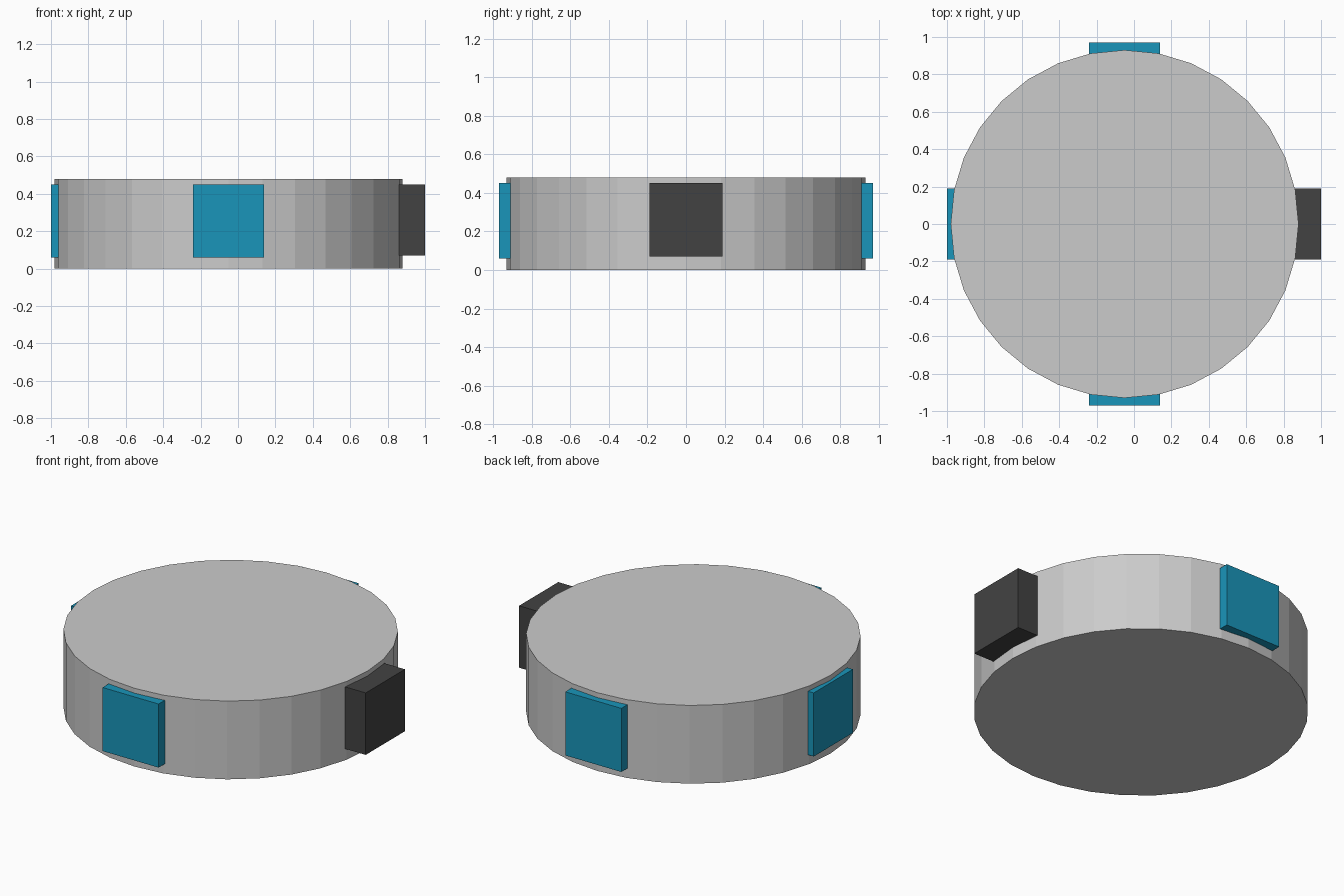
import bpy

if "Cube" in bpy.data.objects:
    bpy.data.objects.remove(bpy.data.objects["Cube"])

CX = -0.05  # drum centre in x


def material(name, rgb):
    m = bpy.data.materials.new(name)
    m.diffuse_color = (*rgb, 1)
    m.use_nodes = True
    m.node_tree.nodes["Principled BSDF"].inputs["Base Color"].default_value = m.diffuse_color
    return m


def box(name, lo, hi, mat):
    centre = [(a + b) / 2 for a, b in zip(lo, hi)]
    bpy.ops.mesh.primitive_cube_add(size=1, location=centre)
    ob = bpy.context.object
    ob.name = name
    ob.scale = [b - a for a, b in zip(lo, hi)]
    bpy.ops.object.transform_apply(location=False, rotation=False, scale=True)
    ob.data.materials.append(mat)
    return ob


blue = material("blue", (0.01, 0.30, 0.49))
dark = material("dark", (0.055, 0.055, 0.055))

# Round drum body, 32 flat sides
bpy.ops.mesh.primitive_cylinder_add(vertices=32, radius=0.93, depth=0.48,
                                    location=(CX, 0, 0.24))
bpy.context.object.name = "drum_body"

# Blue side panels at front, back and left
W = 0.19
box("front_panel", (CX - W, -0.97, 0.06), (CX + W, -0.88, 0.45), blue)
box("back_panel", (CX - W, 0.88, 0.06), (CX + W, 0.97, 0.45), blue)
box("left_panel", (-1.0, -W, 0.06), (-0.93, W, 0.45), blue)

# Dark block protruding on the right
box("right_block", (0.80, -W, 0.07), (1.0, W, 0.45), dark)
